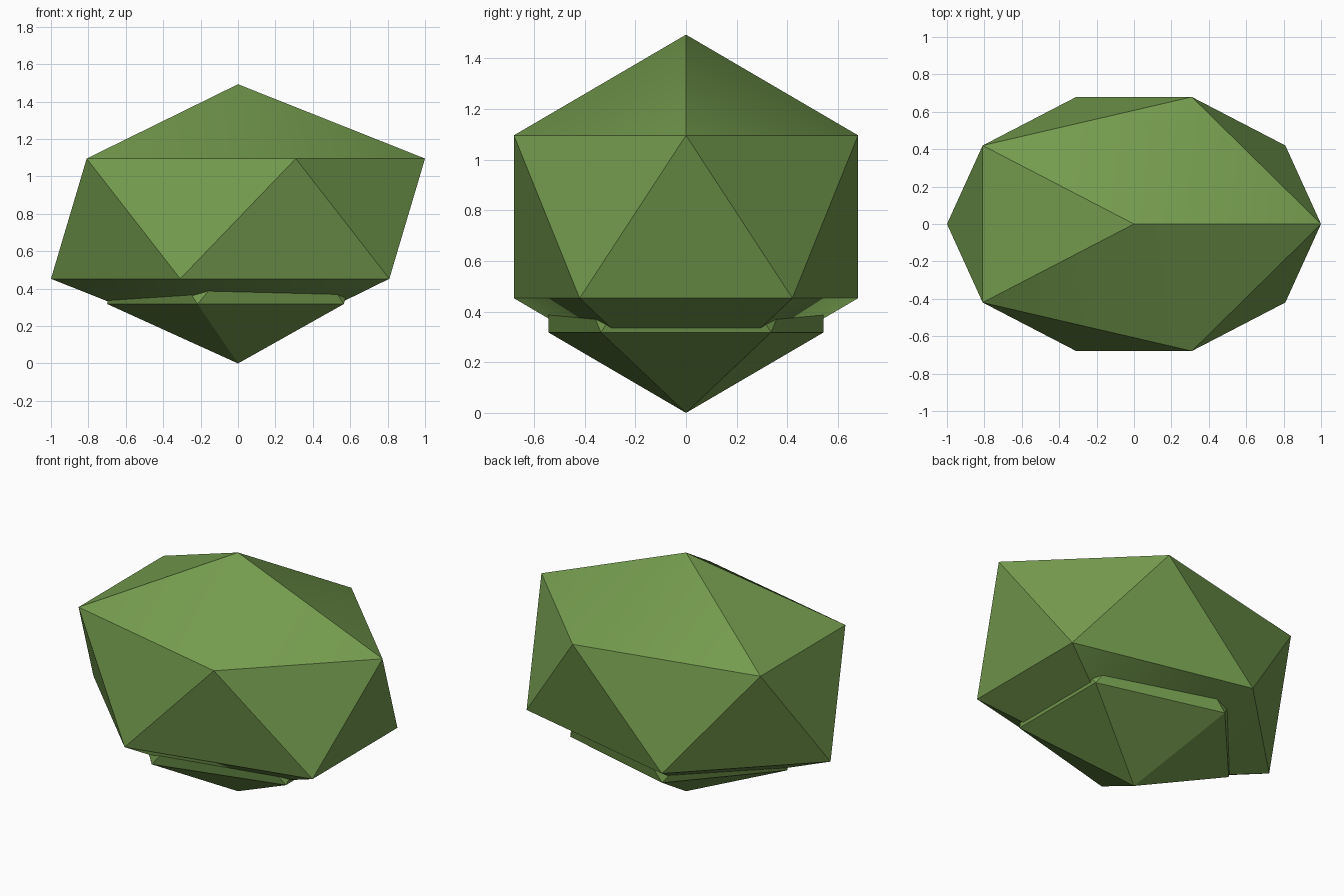
import bpy
import math

cube = bpy.data.objects.get("Cube")
if cube:
    bpy.data.objects.remove(cube, do_unlink=True)

# Single leaf green shared by both masses
green = bpy.data.materials.new("leaf_green")
green.use_nodes = True
color = (0.175, 0.33, 0.076, 1)
green.diffuse_color = color
green.node_tree.nodes["Principled BSDF"].inputs["Base Color"].default_value = color


def foliage(name, radii, height):
    """Stretched icosahedron with only its shallowest edges smoothed."""
    bpy.ops.mesh.primitive_ico_sphere_add(subdivisions=1, radius=1)
    ob = bpy.context.object
    ob.name = name
    ob.location = (0, 0, height)
    ob.scale = radii
    bpy.ops.object.transform_apply(location=True, rotation=False, scale=True)
    ob.data.materials.append(green)
    bpy.ops.object.shade_smooth_by_angle(angle=math.radians(30))
    return ob


# Large upper mass and the smaller one poking out beneath it
unit = 0.7986
foliage("upper_foliage", (1.4 * unit, unit, 0.9 * unit), 0.774)
foliage("lower_foliage", (0.98 * unit, 0.8 * unit, 0.72 * unit), 0.575)
